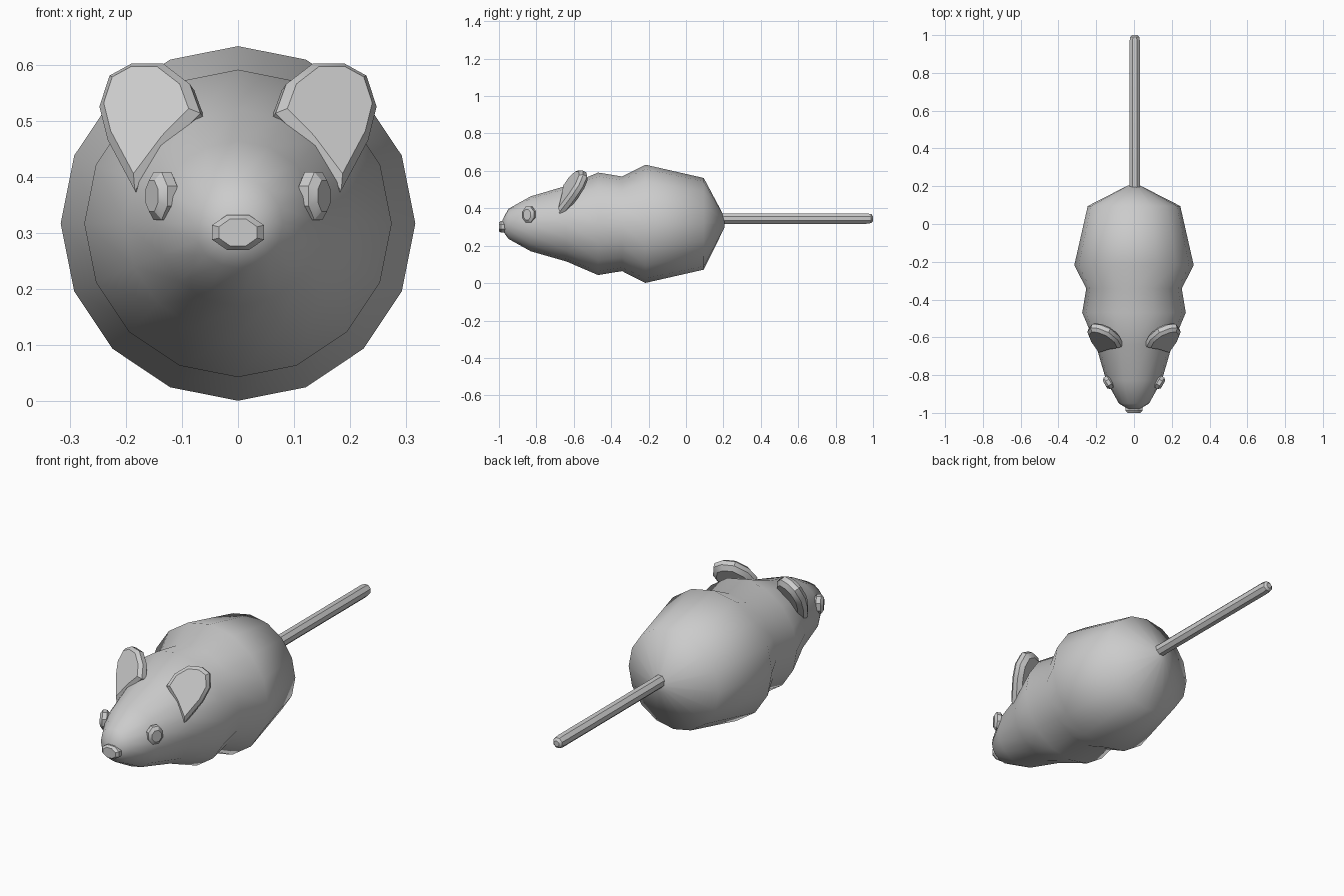
import bpy, bmesh, math
from mathutils import Vector, Matrix

if "Cube" in bpy.data.objects:
    bpy.data.objects.remove(bpy.data.objects["Cube"])


def loft(name, rings, smooth=None):
    """Skin a closed solid over a list of equal-length vertex rings."""
    bm = bmesh.new()
    loops = [[bm.verts.new(p) for p in ring] for ring in rings]
    n = len(loops[0])
    for a, b in zip(loops, loops[1:]):
        for i in range(n):
            j = (i + 1) % n
            bm.faces.new((a[i], a[j], b[j], b[i]))
    bm.faces.new(loops[0])
    bm.faces.new(loops[-1])
    bmesh.ops.recalc_face_normals(bm, faces=bm.faces)
    mesh = bpy.data.meshes.new(name)
    bm.to_mesh(mesh)
    bm.free()
    ob = bpy.data.objects.new(name, mesh)
    bpy.context.collection.objects.link(ob)
    if smooth:
        bpy.ops.object.select_all(action='DESELECT')
        ob.select_set(True)
        bpy.context.view_layer.objects.active = ob
        bpy.ops.object.shade_smooth_by_angle(angle=math.radians(smooth))
    return ob


def circle(y, r, z, n, x=0, rz=None, turn=0):
    """Ring of n points around the y direction."""
    rz = r if rz is None else rz
    return [Vector((x + r * math.sin(2 * math.pi * (i + turn) / n), y,
                    z + rz * math.cos(2 * math.pi * (i + turn) / n)))
            for i in range(n)]


# Body and head: one smooth 16-sided turned form (y, radius, centre z)
body = [(-0.98, 0.03, 0.31), (-0.95, 0.08, 0.317), (-0.83, 0.147, 0.317),
        (-0.64, 0.202, 0.318), (-0.47, 0.274, 0.317), (-0.342, 0.253, 0.317),
        (-0.217, 0.316, 0.317), (0.095, 0.245, 0.317), (0.205, 0.03, 0.325)]
loft("body", [circle(y, r, z, 16) for y, r, z in body], 60)

# Tail: straight 8-sided rod with a rounded tip
tail = [(0.15, 0.03), (0.965, 0.03), (0.99, 0.026), (1.0, 0.014)]
loft("tail", [circle(y, r, 0.345, 8, x=0.004, turn=0.5) for y, r in tail], 30)

# Nose: faceted oval button
nose = [(-0.95, 0.036, 0.026), (-0.972, 0.05, 0.034),
        (-0.988, 0.05, 0.034), (-1.0, 0.037, 0.026)]
loft("nose", [circle(y, rx, 0.301, 8, rz=rz, turn=0.5) for y, rx, rz in nose], 30)

# Ears (outline seen from the front) and eyes on both sides
outline = [(0.18, 0.37), (0.12, 0.45), (0.063, 0.508), (0.082, 0.56),
           (0.13, 0.597), (0.185, 0.597), (0.225, 0.575), (0.243, 0.52),
           (0.228, 0.46)]
normal = Vector((0.4, -1, 0.55)).normalized()
flat = [Vector((x, -0.61 + 0.55 * (z - 0.5) + 0.4 * (x - 0.15), z))
        for x, z in outline]
centre = sum(flat, Vector()) / len(flat)
eye_turn = Matrix.Rotation(math.radians(60), 4, 'Z')
eye_rings = [(0.02, 0.6), (0.008, 1), (-0.012, 1), (-0.024, 0.65)]
for side, s in (("left", 1), ("right", -1)):
    mirror = Matrix.Scale(s, 4, (1, 0, 0))
    ear = [[mirror @ (centre + (p - centre) * k + normal * d) for p in flat]
           for d, k in ((-0.03, 0.78), (-0.012, 1), (0.012, 1), (0.028, 0.84))]
    loft(side + "_ear", ear, 35)
    eye = [[mirror @ (Vector((0.133, -0.838, 0)) + eye_turn @ p)
            for p in circle(d, 0.038 * k, 0.366, 8, rz=0.046 * k, turn=0.5)]
           for d, k in eye_rings]
    loft(side + "_eye", eye, 30)
